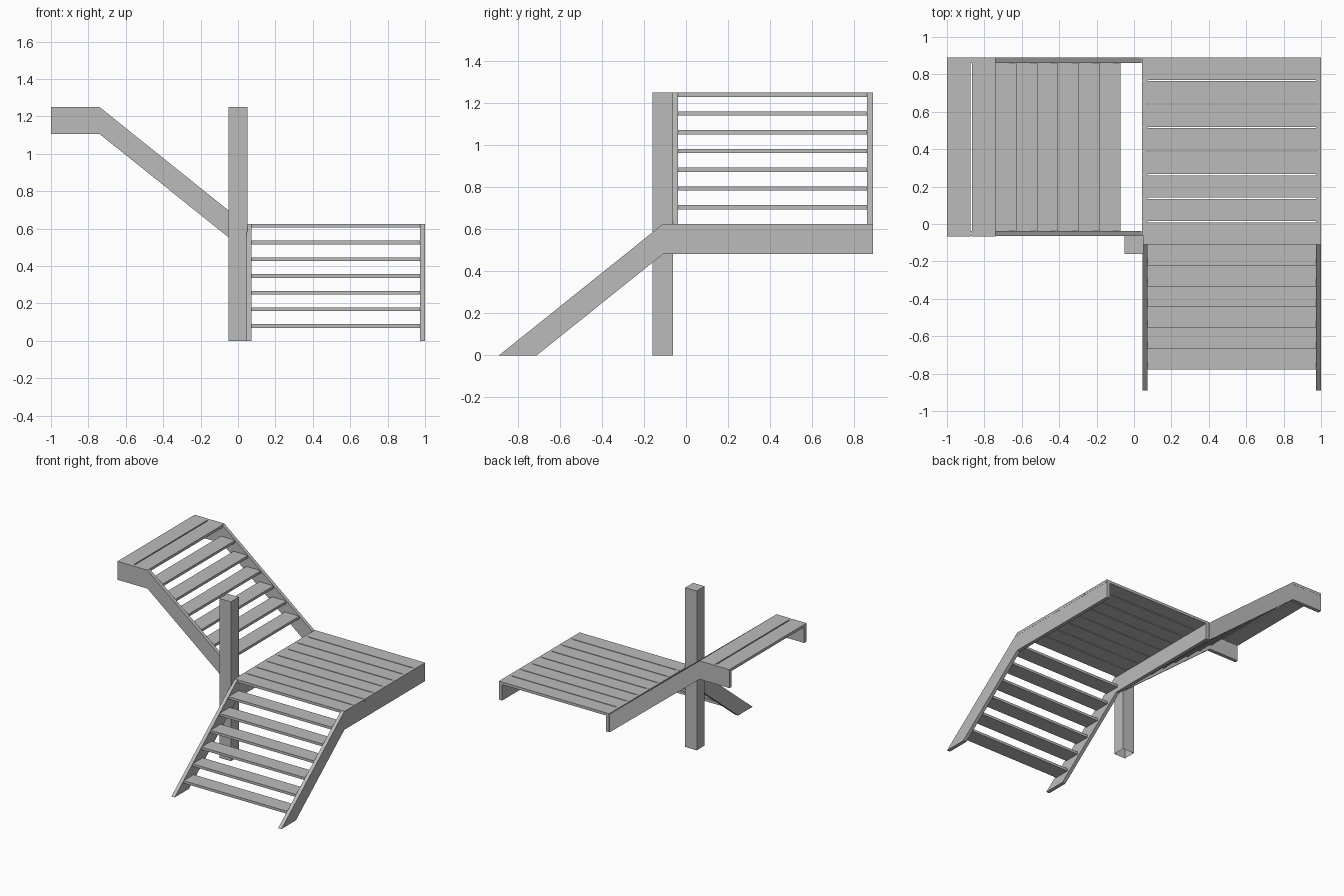
import bpy
import bmesh
from math import radians
from mathutils import Matrix, Vector

cube = bpy.data.objects.get("Cube")
if cube:
    bpy.data.objects.remove(cube, do_unlink=True)

GREY = (0.5, 0.5, 0.5, 1.0)
material = bpy.data.materials.new("plain grey")
material.use_nodes = True
material.diffuse_color = GREY
material.node_tree.nodes["Principled BSDF"].inputs["Base Color"].default_value = GREY

RUN, RISE, STEPS = 0.78, 0.625, 7     # one flight
WIDTH, BOARD, DEPTH = 0.955, 0.028, 0.144   # flight width, stringer thickness and height
TREAD_DEPTH, TREAD_THICK = 0.125, 0.02


def finish(name, bm, matrix):
    bmesh.ops.recalc_face_normals(bm, faces=bm.faces)
    mesh = bpy.data.meshes.new(name)
    bm.to_mesh(mesh)
    bm.free()
    mesh.materials.append(material)
    obj = bpy.data.objects.new(name, mesh)
    obj.matrix_world = matrix
    bpy.context.collection.objects.link(obj)
    return obj


def box(name, low, high, matrix=Matrix(), open_bottom=False):
    low, high = Vector(low), Vector(high)
    bm = bmesh.new()
    bmesh.ops.create_cube(bm, size=1)
    for v in bm.verts:
        v.co = (low + high) / 2 + v.co * (high - low)
    if open_bottom:
        bm.normal_update()
        under = [f for f in bm.faces if f.normal.z < -0.9]
        bmesh.ops.delete(bm, geom=under, context="FACES_ONLY")
    return finish(name, bm, matrix)


def stringer(name, profile, x, matrix):
    """Extrude a side profile of (run, height) points across the board thickness."""
    bm = bmesh.new()
    face = bm.faces.new([bm.verts.new((x, s, z)) for s, z in profile])
    side = bmesh.ops.extrude_face_region(bm, geom=[face])["geom"]
    verts = [v for v in side if isinstance(v, bmesh.types.BMVert)]
    bmesh.ops.translate(bm, verts=verts, vec=(BOARD, 0, 0))
    return finish(name, bm, matrix)


def stair(name, matrix, foot, landing, planks, gap):
    """A flight along local +y, ending in a planked landing."""
    end = RUN + landing
    profile = foot + [(RUN, RISE - DEPTH), (end, RISE - DEPTH),
                      (end, RISE), (RUN, RISE)]
    for side, x in (("inner", 0), ("outer", WIDTH - BOARD)):
        stringer(f"{name}_{side}_stringer", profile, x, matrix)

    # open treads between the stringers
    for i in range(1, STEPS):
        s, z = RUN * i / STEPS, RISE * i / STEPS
        box(f"{name}_tread_{i}", (BOARD, s, z - TREAD_THICK),
            (WIDTH - BOARD, s + TREAD_DEPTH, z), matrix)

    # landing planks resting across both stringers
    plank = (landing - gap * (planks - 1)) / planks
    for i in range(planks):
        s = RUN + i * (plank + gap)
        box(f"{name}_plank_{i + 1}", (-0.001, s, RISE - TREAD_THICK),
            (WIDTH + 0.001, s + plank, RISE + 0.001), matrix)


# lower flight: foot cut level with the floor
lower = Matrix.Translation((0.045, -0.89, 0))
stair("lower", lower, [(0, 0), (DEPTH * RUN / RISE, 0)], 1.0, 8, 0.007)

# upper flight: turned a quarter, foot cut upright against the landing
upper = Matrix.Translation((0.04, -0.065, RISE)) @ Matrix.Rotation(radians(90), 4, "Z")
stair("upper", upper, [(0, 0), (0, -DEPTH)], 0.26, 2, 0.009)

# central post, open underneath
box("post", (-0.05, -0.16, 0), (0.05, -0.062, 1.25), open_bottom=True)
